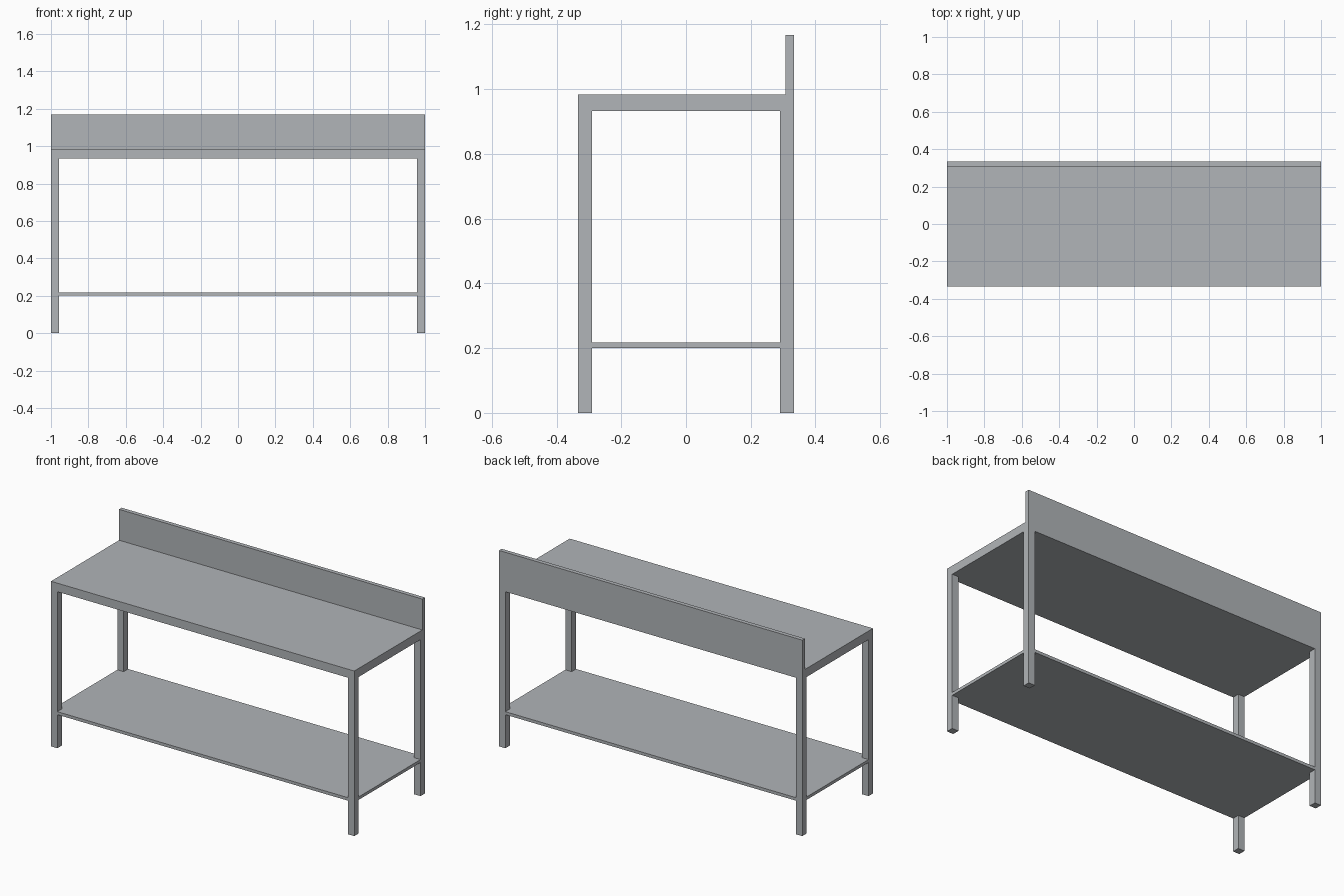
import bpy
import bmesh
from mathutils import Vector

cube = bpy.data.objects.get("Cube")
if cube:
    bpy.data.objects.remove(cube, do_unlink=True)

# Overall sizes
HALF_X, HALF_Y = 1.0, 0.333
LEG = 0.042
SHELF_Z, SHELF_T = 0.2, 0.018
TOP_LOW, TOP_HIGH = 0.933, 0.984
SPLASH_T, SPLASH_TOP = 0.025, 1.168

# Brushed steel, used for every part
steel = bpy.data.materials.new("steel_grey")
steel.use_nodes = True
colour = (0.44, 0.46, 0.48, 1.0)
steel.diffuse_color = colour
steel.node_tree.nodes["Principled BSDF"].inputs["Base Color"].default_value = colour


def prism(name, outline, low, high):
    """Extrude a flat outline of (x, y) points from low to high."""
    bm = bmesh.new()
    face = bm.faces.new([bm.verts.new((x, y, low)) for x, y in outline])
    extruded = bmesh.ops.extrude_face_region(bm, geom=[face])["geom"]
    moved = [v for v in extruded if isinstance(v, bmesh.types.BMVert)]
    bmesh.ops.translate(bm, verts=moved, vec=Vector((0, 0, high - low)))
    bmesh.ops.recalc_face_normals(bm, faces=bm.faces)
    mesh = bpy.data.meshes.new(name)
    bm.to_mesh(mesh)
    bm.free()
    mesh.materials.append(steel)
    obj = bpy.data.objects.new(name, mesh)
    bpy.context.collection.objects.link(obj)
    return obj


def rect(x0, x1, y0, y1):
    return [(x0, y0), (x1, y0), (x1, y1), (x0, y1)]


# Four square legs
for side, sx in (("left", 1), ("right", -1)):
    for end, sy in (("front", -1), ("back", 1)):
        xs = sorted((sx * HALF_X, sx * (HALF_X - LEG)))
        ys = sorted((sy * HALF_Y, sy * (HALF_Y - LEG)))
        prism(f"{end}_{side}_leg", rect(*xs, *ys), 0, TOP_LOW)

# Lower shelf, notched at the corners around the legs
ix, iy = HALF_X - LEG, HALF_Y - LEG
notched = []
for sx, sy in ((1, 1), (-1, 1), (-1, -1), (1, -1)):
    corner = [(sx * HALF_X, sy * iy), (sx * ix, sy * iy), (sx * ix, sy * HALF_Y)]
    notched += corner if sx * sy > 0 else corner[::-1]
prism("lower_shelf", notched, SHELF_Z, SHELF_Z + SHELF_T)

# Worktop and upright backsplash
prism("worktop", rect(-HALF_X, HALF_X, -HALF_Y, HALF_Y), TOP_LOW, TOP_HIGH)
prism("backsplash", rect(-HALF_X, HALF_X, HALF_Y - SPLASH_T, HALF_Y), TOP_HIGH, SPLASH_TOP)
